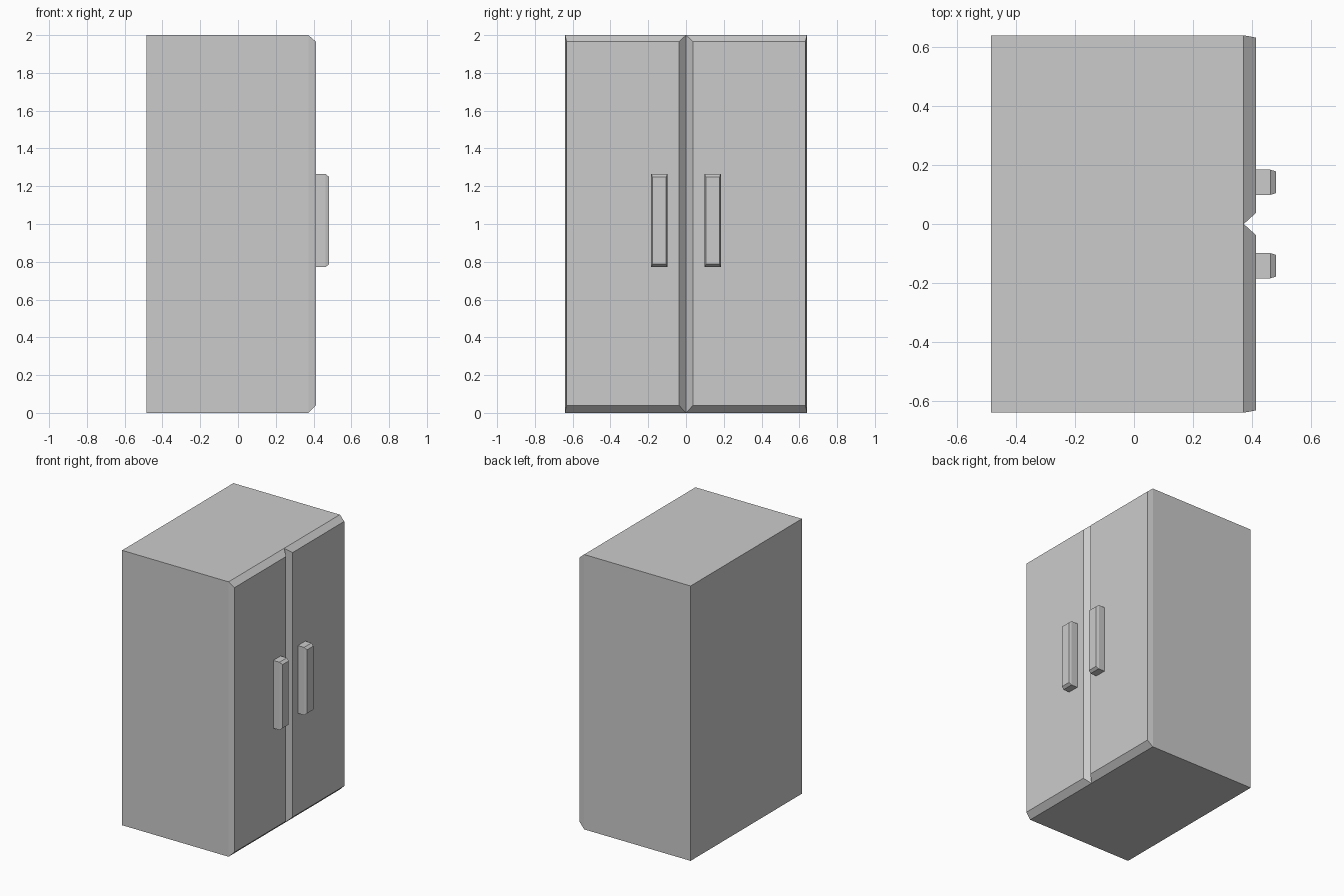
import bpy, bmesh

if "Cube" in bpy.data.objects:
    bpy.data.objects.remove(bpy.data.objects["Cube"])


def loft(name, sections, back=False, front=False):
    """Join rectangular sections (x, y0, y1, z0, z1) along x; cap ends on request."""
    bm = bmesh.new()
    rings = [[bm.verts.new((x, y, z)) for y, z in ((y0, z0), (y1, z0), (y1, z1), (y0, z1))]
             for x, y0, y1, z0, z1 in sections]
    for a, b in zip(rings, rings[1:]):
        for i in range(4):
            j = (i + 1) % 4
            bm.faces.new((a[i], a[j], b[j], b[i]))
    if back:
        bm.faces.new(rings[0][::-1])
    if front:
        bm.faces.new(rings[-1])
    # outward normals: the sections run towards +x with counter-clockwise rings
    bm.normal_update()
    mesh = bpy.data.meshes.new(name)
    bm.to_mesh(mesh)
    bm.free()
    obj = bpy.data.objects.new(name, mesh)
    bpy.context.collection.objects.link(obj)
    return obj


# Cabinet shell, closed at the front by the doors
loft("cabinet", [(-0.485, -0.64, 0.64, 0, 2), (0.372, -0.64, 0.64, 0, 2)], back=True)


def mirrored(s, x, inner, outer, z0, z1):
    y0, y1 = sorted((s * inner, s * outer))
    return (x, y0, y1, z0, z1)


for side, s in (("left", -1), ("right", 1)):
    # Door with bevelled border
    loft(side + "_door", [mirrored(s, 0.372, 0, 0.64, 0, 2),
                          mirrored(s, 0.413, 0.037, 0.632, 0.04, 1.965)], front=True)
    # Chunky handle with chamfered tip
    loft(side + "_handle", [mirrored(s, 0.413, 0.099, 0.184, 0.772, 1.265),
                            mirrored(s, 0.463, 0.099, 0.184, 0.772, 1.265),
                            mirrored(s, 0.482, 0.105, 0.178, 0.787, 1.25)], front=True)
